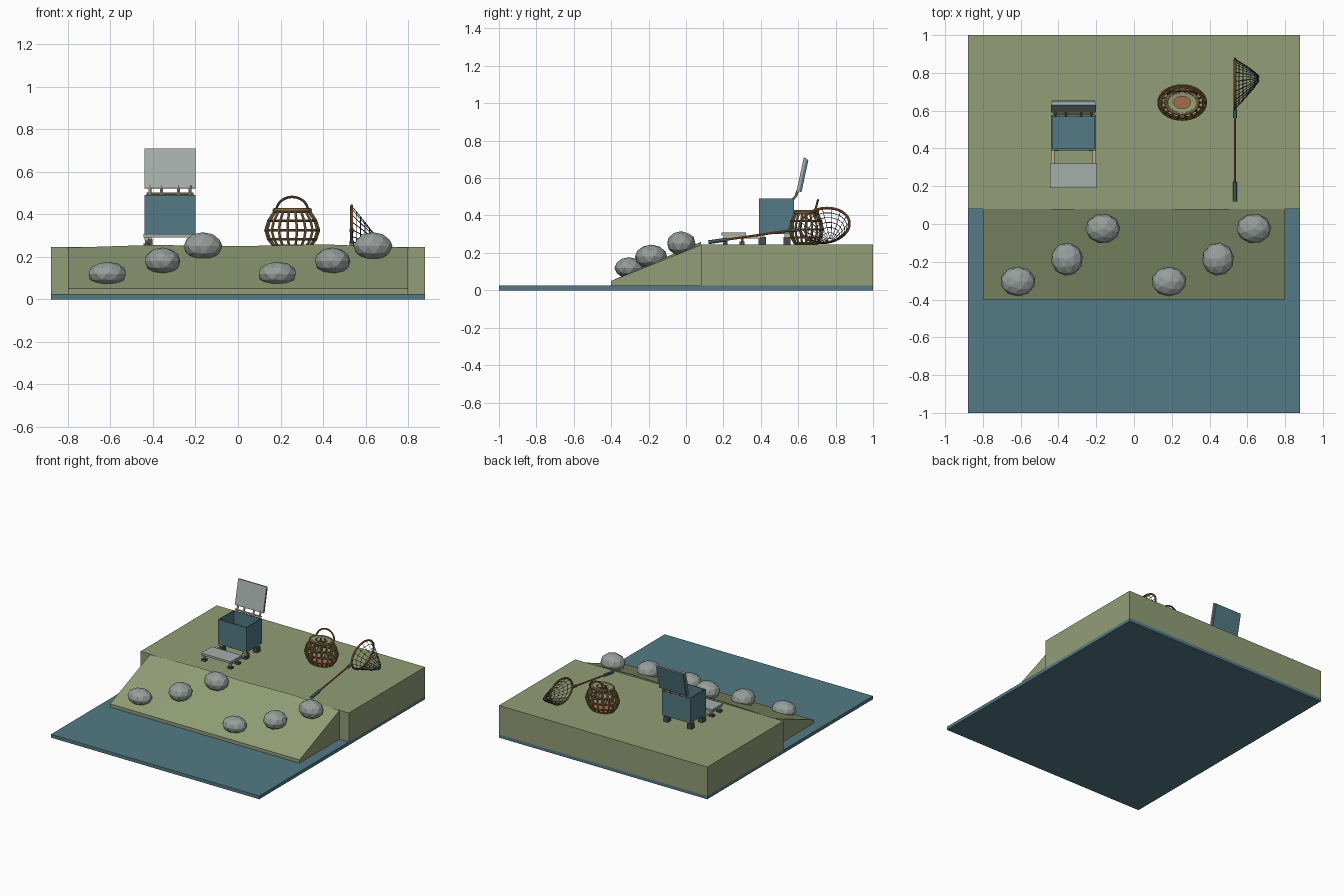
import bpy, bmesh, math
from mathutils import Vector, Matrix

old = bpy.data.objects.get("Cube")
if old:
    bpy.data.objects.remove(old)


def material(name, r, g, b):
    lin = [((c / 255 + 0.055) / 1.055) ** 2.4 for c in (r, g, b)] + [1]
    m = bpy.data.materials.new(name)
    m.use_nodes = True
    m.diffuse_color = lin
    m.node_tree.nodes["Principled BSDF"].inputs["Base Color"].default_value = lin
    return m


GRASS = material("grass green", 146, 158, 118)
BLUE = material("water blue", 83, 122, 133)
STONE = material("stone grey", 150, 158, 154)
PALE = material("pale grey", 165, 175, 172)
BEIGE = material("beige", 190, 178, 142)
WOOD = material("wood brown", 165, 108, 72)
WICKER = material("wicker brown", 128, 92, 54)
TAN = material("tan rim", 160, 134, 86)
DARK = material("dark grey", 70, 78, 82)


def from_bmesh(name, bm, mat):
    bmesh.ops.recalc_face_normals(bm, faces=bm.faces)
    me = bpy.data.meshes.new(name)
    bm.to_mesh(me)
    bm.free()
    me.materials.append(mat)
    ob = bpy.data.objects.new(name, me)
    bpy.context.collection.objects.link(ob)
    return ob


def box(name, lo, hi, mat, open_top=0):
    """Box between two corners; open_top gives a wall thickness for a hollow box."""
    lo, hi = Vector(lo), Vector(hi)
    bm = bmesh.new()
    bmesh.ops.create_cube(bm, size=1)
    for v in bm.verts:
        v.co = Vector((lo[i] + (v.co[i] + 0.5) * (hi[i] - lo[i]) for i in range(3)))
    if open_top:
        bm.normal_update()
        top = [f for f in bm.faces if f.normal.z > 0.9]
        bmesh.ops.inset_region(bm, faces=top, thickness=open_top)
        down = Vector((0, 0, lo.z + open_top - hi.z))
        ext = bmesh.ops.extrude_face_region(bm, geom=top)["geom"]
        bmesh.ops.translate(bm, vec=down, verts=[g for g in ext if isinstance(g, bmesh.types.BMVert)])
        bmesh.ops.delete(bm, geom=[f for f in top if f.is_valid], context="FACES_ONLY")
    return from_bmesh(name, bm, mat)


def tubes(name, paths, radius, mat, cyclic=False, sides=2):
    """Round rods along point paths, as one mesh."""
    cu = bpy.data.curves.new(name, "CURVE")
    cu.dimensions = "3D"
    cu.bevel_depth = radius
    cu.bevel_resolution = sides
    cu.use_fill_caps = True
    for path in paths:
        sp = cu.splines.new("POLY")
        sp.points.add(len(path) - 1)
        for p, co in zip(sp.points, path):
            p.co = (*co, 1)
        sp.use_cyclic_u = cyclic
    cu.materials.append(mat)
    ob = bpy.data.objects.new(name, cu)
    bpy.context.collection.objects.link(ob)
    bpy.ops.object.select_all(action="DESELECT")
    ob.select_set(True)
    bpy.context.view_layer.objects.active = ob
    bpy.ops.object.convert(target="MESH")
    bpy.ops.object.shade_smooth_by_angle()
    return ob


def angles(n):
    return [2 * math.pi * i / n for i in range(n)]


# Water and land
box("water", (-0.88, -1, 0), (0.88, 1, 0.025), BLUE)
box("ground", (-0.88, 0.08, 0.025), (0.88, 1, 0.246), GRASS)

# Sloping bank with a gently wavy crest
bm = bmesh.new()
rows = []
for x, crest in ((-0.8, 0.243), (-0.4, 0.256), (0, 0.25), (0.4, 0.259), (0.8, 0.243)):
    section = ((-0.4, 0.025), (-0.4, 0.05), (0.08, crest), (0.08, 0.025))
    rows.append([bm.verts.new((x, y, z)) for y, z in section])
for a, b in zip(rows, rows[1:]):
    for i in range(4):
        j = (i + 1) % 4
        bm.faces.new((a[i], a[j], b[j], b[i]))
bm.faces.new(rows[0])
bm.faces.new(rows[-1])
from_bmesh("bank", bm, GRASS)

# Two matching rows of boulders on the bank
for side, dx in (("right", 0), ("left", 0.8)):
    for i, (pos, size) in enumerate((
            ((-0.615, -0.305, 0.12), (0.092, 0.078, 0.057)),
            ((-0.355, -0.187, 0.18), (0.085, 0.087, 0.064)),
            ((-0.165, -0.025, 0.25), (0.092, 0.078, 0.066)))):
        bm = bmesh.new()
        bmesh.ops.create_icosphere(bm, subdivisions=2, radius=1)
        bmesh.ops.rotate(bm, verts=bm.verts, matrix=Matrix.Rotation(0.5 * i, 3, "Z"))
        bmesh.ops.scale(bm, vec=size, verts=bm.verts)
        bmesh.ops.translate(bm, vec=Vector(pos) + Vector((dx, 0, 0)), verts=bm.verts)
        from_bmesh(f"boulder_{side}_{i + 1}", bm, STONE)

# Open seat box on feet
CX = -0.32
box("seat_box", (CX - 0.12, 0.39, 0.3), (CX + 0.12, 0.577, 0.49), BLUE, open_top=0.012)
for s in (-1, 1):
    side = "left" if s > 0 else "right"
    x = CX + 0.1 * s
    for end, y in (("front", 0.407), ("back", 0.54)):
        box(f"box_foot_{end}_{side}", (x - 0.018, y - 0.02, 0.246), (x + 0.018, y + 0.02, 0.285), DARK)
        box(f"box_leg_{end}_{side}", (x - 0.012, y - 0.013, 0.285), (x + 0.012, y + 0.013, 0.3), BEIGE)
    # Rails joining the footplate, and its legs
    x = CX + 0.11 * s
    box(f"foot_rail_{side}", (x - 0.009, 0.2, 0.277), (x + 0.009, 0.395, 0.292), BEIGE)
    for end, y in (("front", 0.21), ("back", 0.3)):
        box(f"plate_foot_{end}_{side}", (x - 0.015, y - 0.013, 0.246), (x + 0.015, y + 0.013, 0.262), DARK)
        tubes(f"plate_leg_{end}_{side}", [[(x, y, 0.26), (x, y, 0.28)]], 0.007, BEIGE)
    # Hinge arms
    for k, off in (("outer", 0.095), ("inner", 0.04)):
        x = CX + off * s
        tubes(f"hinge_{k}_{side}", [[(x, 0.57, 0.485), (x, 0.587, 0.503), (x, 0.597, 0.535)]], 0.007, BEIGE)
tubes("hinge_bar", [[(CX - 0.11, 0.582, 0.497), (CX + 0.11, 0.582, 0.497)]], 0.006, BEIGE)
box("footplate", (CX - 0.125, 0.19, 0.292), (CX + 0.125, 0.32, 0.308), PALE)

# Lid tipped back: pale liner in front, shell behind
tilt = Matrix.Translation((CX, 0.59, 0.524)) @ Matrix.Rotation(math.radians(-12), 4, "X")
for name, half, y0, y1, mat in (("lid_liner", 0.12, 0, 0.014, PALE), ("lid_shell", 0.113, 0.014, 0.027, BLUE)):
    lid = box(name, (-half, y0, 0.12 - half), (half, y1, 0.07 + half), mat)
    lid.data.transform(tilt)

# Oval wicker basket
BX, BY, FLAT = 0.255, 0.643, 0.72
profile = ((0.088, 0.252), (0.112, 0.282), (0.126, 0.325), (0.112, 0.37), (0.085, 0.412))


def oval(r, z, n=32):
    return [(BX + r * math.cos(a), BY + r * FLAT * math.sin(a), z) for a in angles(n)]


tubes("basket_hoops", [oval(r, z) for r, z in profile], 0.006, WICKER, cyclic=True)
staves = [[(BX + r * math.cos(a), BY + r * FLAT * math.sin(a), z) for r, z in profile] for a in angles(18)]
tubes("basket_staves", staves, 0.006, TAN)
tubes("basket_rim", [oval(0.084, 0.42)], 0.009, TAN, cyclic=True)

bm = bmesh.new()
bm.faces.new([bm.verts.new(p) for p in oval(0.088, 0.254)])
from_bmesh("basket_base", bm, WOOD)

bm = bmesh.new()
loops = [[bm.verts.new(p) for p in oval(r, z)] for r, z in ((0.083, 0.424), (0.045, 0.42))]
for i in range(32):
    j = (i + 1) % 32
    bm.faces.new((loops[0][i], loops[0][j], loops[1][j], loops[1][i]))
from_bmesh("basket_lid_ring", bm, GRASS)

arch = []
for i in range(17):
    a = math.pi * i / 16
    arch.append((BX + 0.075 * math.cos(a), 0.688 + 0.017 * math.sin(a), 0.415 + 0.067 * math.sin(a)))
tubes("basket_handle", [arch], 0.006, WICKER)

# Landing net
NX = 0.535
tip, neck = Vector((NX, 0.12, 0.257)), Vector((NX, 0.605, 0.327))
tubes("net_handle", [[tip, neck]], 0.006, WOOD)
tubes("net_grip", [[tip, tip.lerp(neck, 0.21)]], 0.0105, BLUE)
tubes("net_collar", [[tip.lerp(neck, 0.91), neck]], 0.0105, BLUE)
hoop_mid, apex = Vector((NX, 0.741, 0.347)), Vector((0.66, 0.77, 0.268))
along, across = Vector((0, 0.99, 0.14)), Vector((0, -0.14, 0.99))


def net_point(a, t):
    """Point on the bag: t runs from the hoop to the tip."""
    spread = (1 - t) ** 0.85 * 0.9 + 0.1
    return hoop_mid.lerp(apex, t) + spread * (along * 0.134 * math.cos(a) + across * 0.092 * math.sin(a))


tubes("net_hoop", [[net_point(a, 0) for a in angles(36)]], 0.007, WOOD, cyclic=True)
tubes("net_strands", [[net_point(a, i / 6) for i in range(7)] for a in angles(16)], 0.0018, DARK, sides=0)
tubes("net_rings", [[net_point(a, i / 6) for a in angles(16)] for i in range(1, 7)], 0.0018, DARK, cyclic=True, sides=0)
